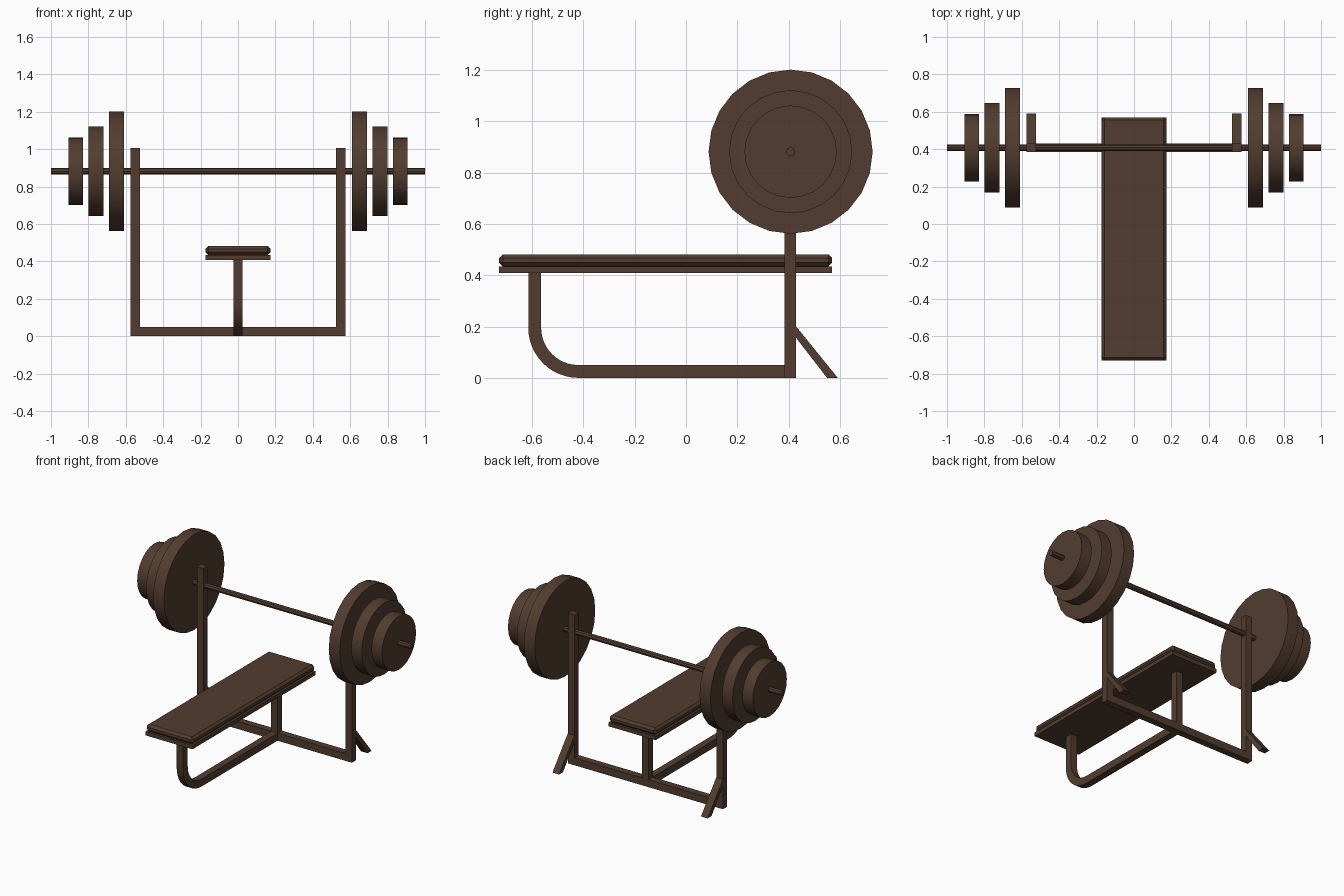
import bpy, bmesh, math

if "Cube" in bpy.data.objects:
    bpy.data.objects.remove(bpy.data.objects["Cube"])

brown = bpy.data.materials.new("dark brown")
brown.diffuse_color = (0.085, 0.046, 0.029, 1)
brown.use_nodes = True
brown.node_tree.nodes["Principled BSDF"].inputs["Base Color"].default_value = brown.diffuse_color


def finish(bm, name, smooth=False):
    bmesh.ops.recalc_face_normals(bm, faces=bm.faces[:])
    me = bpy.data.meshes.new(name)
    bm.to_mesh(me)
    bm.free()
    me.materials.append(brown)
    ob = bpy.data.objects.new(name, me)
    bpy.context.collection.objects.link(ob)
    if smooth:
        bpy.ops.object.select_all(action='DESELECT')
        bpy.context.view_layer.objects.active = ob
        ob.select_set(True)
        bpy.ops.object.shade_smooth_by_angle(angle=math.radians(30))
    return ob


def prism(name, profile, x0, x1, smooth=False):
    """Extrude a (y, z) outline from x0 to x1."""
    bm = bmesh.new()
    a = [bm.verts.new((x0, y, z)) for y, z in profile]
    b = [bm.verts.new((x1, y, z)) for y, z in profile]
    n = len(profile)
    bm.faces.new(a)
    bm.faces.new(b[::-1])
    for i in range(n):
        j = (i + 1) % n
        bm.faces.new((a[i], a[j], b[j], b[i]))
    return finish(bm, name, smooth)


def box(name, x0, x1, y0, y1, z0, z1, bevel=0):
    ob = prism(name, [(y0, z0), (y1, z0), (y1, z1), (y0, z1)], x0, x1)
    if bevel:
        m = ob.modifiers.new("bevel", 'BEVEL')
        m.width, m.segments = bevel, 1
    return ob


def disc(name, x0, x1, r, sides):
    pts = [(BAR_Y + r * math.cos(2 * math.pi * i / sides),
            BAR_Z + r * math.sin(2 * math.pi * i / sides)) for i in range(sides)]
    return prism(name, pts, x0, x1, sides > 8)


BAR_Y, BAR_Z = 0.408, 0.882
Y0, Y1 = 0.384, 0.43      # depth of the rear frame
T = 0.0235                # half tube width

# Barbell
disc("bar", -1, 1, 0.018, 8)
for side, s in (("left", -1), ("right", 1)):
    for label, x0, x1, r in (("large", 0.61, 0.69, 0.32),
                             ("medium", 0.72, 0.798, 0.24),
                             ("small", 0.828, 0.906, 0.18)):
        disc(f"{side}_{label}_plate", s * x0, s * x1, r, 24)

    # Uprights and rear braces
    xa, xb = sorted((s * 0.525, s * 0.574))
    box(f"{side}_upright", xa, xb, Y0, Y1, 0, 1.005)
    prism(f"{side}_brace", [(Y1 - 0.01, 0.212), (0.592, 0), (0.55, 0), (Y1 - 0.01, 0.168)], xa, xb)

# Rear frame
box("crossbar", -0.53, 0.53, Y0, Y1, 0, 0.05)
box("centre_post", -T, T, Y0, Y1, 0.05, 0.41)

# Base rail bending up into the front leg
cy, cz = -0.42, 0.195
arc = [math.radians(180 + 90 * i / 12) for i in range(13)]
outer = [(cy + 0.195 * math.cos(a), cz + 0.195 * math.sin(a)) for a in arc]
inner = [(cy + 0.145 * math.cos(a), cz + 0.145 * math.sin(a)) for a in arc]
prism("base_rail_and_front_leg",
      [(-0.615, 0.41)] + outer + [(Y0, 0), (Y0, 0.05)] + inner[::-1] + [(-0.565, 0.41)],
      -T, T, True)

# Bench
box("bench_board", -0.174, 0.174, -0.729, 0.57, 0.408, 0.434)
box("bench_pad", -0.174, 0.174, -0.729, 0.57, 0.434, 0.482, 0.015)
